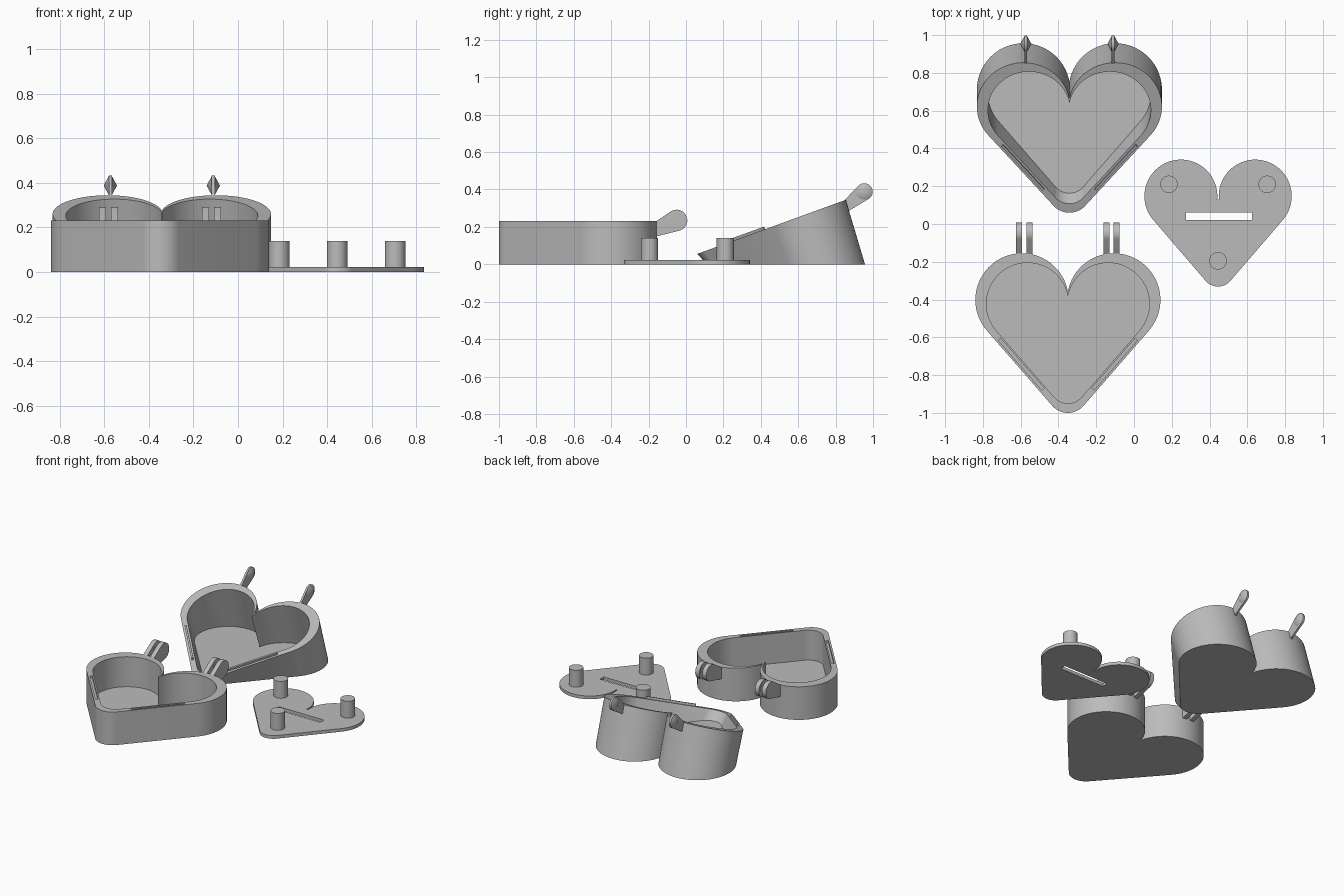
import bpy, bmesh, math
from mathutils import Matrix, Vector

cube = bpy.data.objects.get("Cube")
if cube:
    bpy.data.objects.remove(cube, do_unlink=True)

grey = bpy.data.materials.new("plain grey")
grey.use_nodes = True
GREY = (0.5, 0.5, 0.5, 1)
grey.diffuse_color = GREY
grey.node_tree.nodes["Principled BSDF"].inputs["Base Color"].default_value = GREY

BOX = Vector((-0.35, -0.5775, 0))
LID = Vector((-0.342, 0.5345, 0))
PLATE = Vector((0.445, 0.005, 0))
TILT = Matrix.Translation((LID.x, 0.457, 0.2)) @ Matrix.Rotation(math.radians(20), 4, 'X')
FLOOR = 0.022
INNER = 0.88


def finish(name, bm):
    bmesh.ops.recalc_face_normals(bm, faces=bm.faces)
    mesh = bpy.data.meshes.new(name)
    bm.to_mesh(mesh)
    bm.free()
    mesh.materials.append(grey)
    obj = bpy.data.objects.new(name, mesh)
    bpy.context.collection.objects.link(obj)
    return obj


def select(obj):
    bpy.ops.object.select_all(action='DESELECT')
    obj.select_set(True)
    bpy.context.view_layer.objects.active = obj


def cut(obj, cutter):
    mod = obj.modifiers.new("cut", 'BOOLEAN')
    mod.operation = 'DIFFERENCE'
    mod.solver = 'EXACT'
    mod.object = cutter
    select(obj)
    bpy.ops.object.modifier_apply(modifier=mod.name)
    bpy.data.objects.remove(cutter, do_unlink=True)


def heart(scale=1.0, c=0.243, r=0.247, tip=0.11):
    """Two lobe arcs joined by straight sides to a rounded tip."""
    top, low = 0.4225 - r, tip - 0.4225
    dist = math.hypot(c, top - low)
    side = math.atan2(top - low, c) - math.asin((r - tip) / dist) - math.pi / 2
    start = math.pi - math.acos(c / r) if c < r else math.radians(185)
    half = []
    for i in range(41):
        a = start + (side - start) * i / 40
        half.append((c + r * math.cos(a), top + r * math.sin(a)))
    for i in range(11):
        a = side + (-math.pi / 2 - side) * i / 10
        half.append((tip * math.cos(a), low + tip * math.sin(a)))
    mirrored = [(-x, y) for x, y in reversed(half) if x > 1e-4]
    return [Vector((x * scale, y * scale, 0)) for x, y in half + mirrored]


def loft(name, rings):
    """Skin a list of matching rings and cap both ends."""
    bm = bmesh.new()
    loops = [[bm.verts.new(p) for p in ring] for ring in rings]
    n = len(loops[0])
    for a, b in zip(loops, loops[1:]):
        for i in range(n):
            j = (i + 1) % n
            bm.faces.new((a[i], a[j], b[j], b[i]))
    bm.faces.new(loops[0])
    bm.faces.new(loops[-1])
    return finish(name, bm)


def block(name, size, matrix):
    bm = bmesh.new()
    bmesh.ops.create_cube(bm, size=1, matrix=matrix @ Matrix.Diagonal((*size, 1)))
    return finish(name, bm)


def arm(name, x, width, centre, radius, wall):
    """Round-ended lug: convex hull of a disc and two points on the wall."""
    bm = bmesh.new()
    pts = list(wall)
    for i in range(48):
        a = math.tau * i / 48
        pts.append((centre[0] + radius * math.cos(a), centre[1] + radius * math.sin(a)))
    loop = [bm.verts.new((x + s * width / 2, y, z)) for s in (-1, 1) for y, z in pts]
    hull = bmesh.ops.convex_hull(bm, input=loop)
    bmesh.ops.delete(bm, geom=[v for v in hull["geom_interior"] if isinstance(v, bmesh.types.BMVert)],
                     context='VERTS')
    bmesh.ops.dissolve_limit(bm, angle_limit=0.01, verts=bm.verts, edges=bm.edges)
    return finish(name, bm)


def cone(name, x, side, centre, radius, height):
    """Pivot cone pointing along x."""
    bm = bmesh.new()
    mat = Matrix.Translation((x + side * height / 2, *centre)) @ Matrix.Rotation(side * math.pi / 2, 4, 'Y')
    bmesh.ops.create_cone(bm, cap_ends=True, segments=48, radius1=radius, radius2=0,
                          depth=height, matrix=mat)
    return finish(name, bm)


def strip_place(side):
    """Middle of a straight side of the rim, turned along it."""
    return (Matrix.Translation((side * 0.247, -0.165, 0))
            @ Matrix.Rotation(side * math.radians(48.9), 4, 'Z'))


parts = []
up = Vector((0, 0, 0.232))
base = Vector((0, 0, FLOOR))

# Straight heart box
box = loft("heart_box", [[p + BOX for p in heart()],
                         [p + BOX + up for p in heart()],
                         [p + BOX + up for p in heart(INNER)],
                         [p + BOX + base for p in heart(INNER)]])
parts.append(box)

# Lid: flat on the ground, leaning up to a tilted rim
parts.append(loft("heart_lid", [[p + LID for p in heart()],
                                [TILT @ p for p in heart()],
                                [TILT @ p for p in heart(INNER)],
                                [p + LID + base for p in heart(INNER)]]))

for side, label in ((1, "left"), (-1, "right")):
    # Snap groove in the box rim and matching tongue on the lid rim
    place = strip_place(side)
    cut(box, block("groove_cutter", (0.35, 0.016, 0.03), Matrix.Translation(BOX + up) @ place))
    parts.append(block(label + "_lid_tongue", (0.33, 0.012, 0.03), TILT @ place))

    # Forked hinge lugs with cone sockets
    x = BOX.x + side * 0.231
    for s, place_name in ((1, "outer"), (-1, "inner")):
        lug = arm(f"{label}_{place_name}_hinge_lug", x + s * 0.027, 0.031, (-0.05, 0.235), 0.057,
                  ((-0.175, 0.145), (-0.175, 0.22)))
        cut(lug, cone("socket_cutter", x + s * 0.008, s, (-0.05, 0.235), 0.045, 0.025))
        parts.append(lug)

    # Lid hinge fin with a pivot cone on each face
    x = LID.x + side * 0.231
    pivot = (0.953, 0.388)
    parts.append(arm(label + "_hinge_fin", x, 0.014, pivot, 0.045, ((0.84, 0.335), (0.858, 0.278))))
    for s, place_name in ((1, "outer"), (-1, "inner")):
        parts.append(cone(f"{label}_{place_name}_pivot_cone", x + s * 0.006, s, pivot, 0.044, 0.024))

# Heart plate with a slot
shape = [p * 0.795 for p in heart(1.0, 0.2475, 0.243)]
plate = loft("heart_plate", [[p + PLATE for p in shape], [p + PLATE + base for p in shape]])
cut(plate, block("slot_cutter", (0.35, 0.042, 0.2), Matrix.Translation((0.449, 0.041, 0))))
parts.append(plate)

# Posts on the plate
for name, x, y in (("left", 0.705, 0.21), ("right", 0.185, 0.21), ("front", 0.445, -0.195)):
    bm = bmesh.new()
    bmesh.ops.create_cone(bm, cap_ends=True, segments=48, radius1=0.046, radius2=0.046,
                          depth=0.13, matrix=Matrix.Translation((x, y, 0.075)))
    parts.append(finish(name + "_post", bm))

# Smooth curved walls, keep edges sharp
for obj in parts:
    select(obj)
    bpy.ops.object.shade_smooth_by_angle(angle=math.radians(30))
